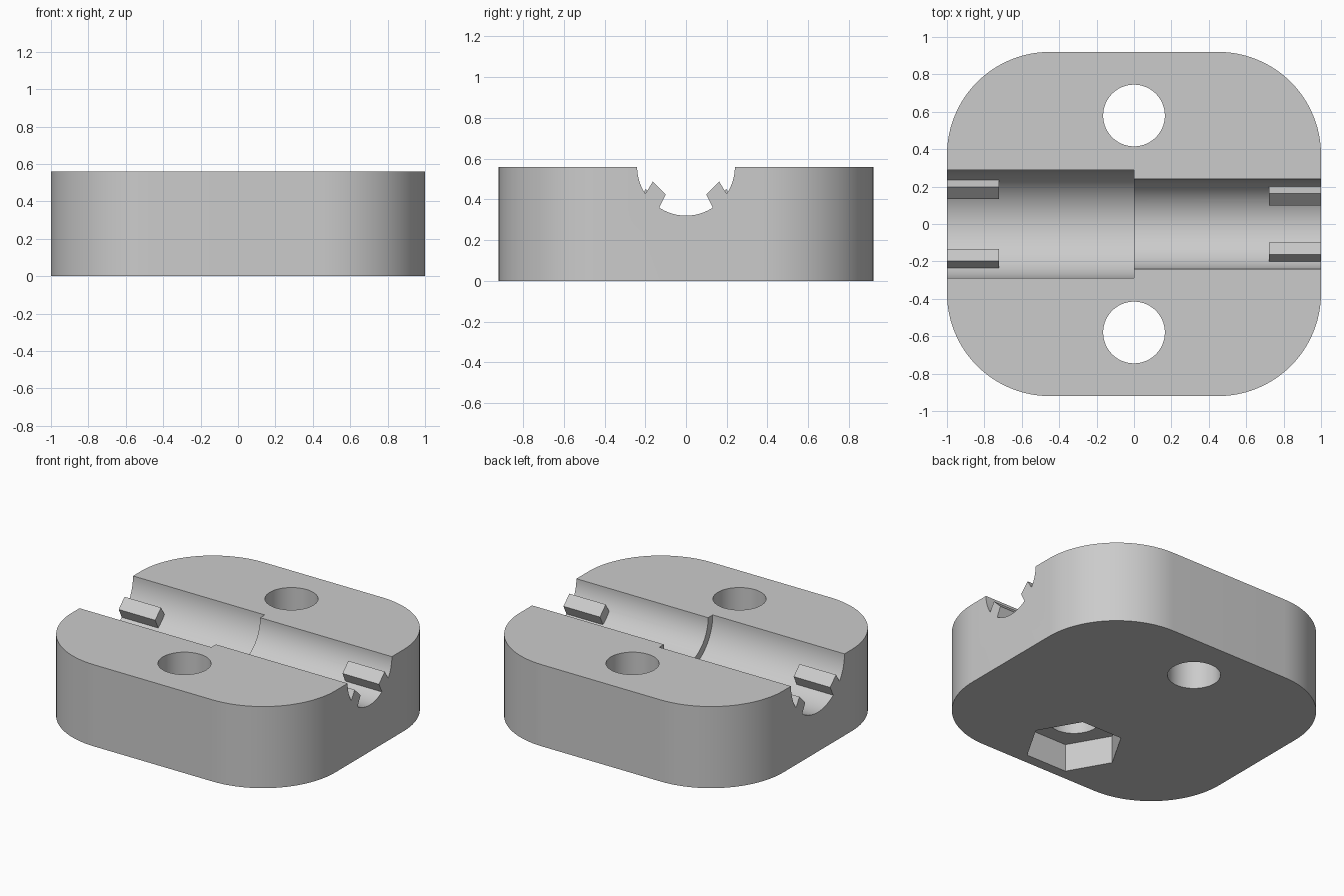
import bpy, bmesh, math
from mathutils import Matrix

cube = bpy.data.objects.get("Cube")
if cube:
    bpy.data.objects.remove(cube, do_unlink=True)

HEIGHT = 0.56
HOLE_Y = 0.58


def prism(name, points, start, end, axis="Z"):
    """Extrude a closed outline along Z (outline in x, y) or X (outline in y, z)."""
    bm = bmesh.new()
    if axis == "Z":
        verts = [bm.verts.new((a, b, start)) for a, b in points]
        step = (0, 0, end - start)
    else:
        verts = [bm.verts.new((start, a, b)) for a, b in points]
        step = (end - start, 0, 0)
    base = bm.faces.new(verts)
    top = bmesh.ops.extrude_face_region(bm, geom=[base])["geom"]
    bmesh.ops.translate(bm, vec=step,
                        verts=[v for v in top if isinstance(v, bmesh.types.BMVert)])
    bmesh.ops.recalc_face_normals(bm, faces=bm.faces)
    mesh = bpy.data.meshes.new(name)
    bm.to_mesh(mesh)
    bm.free()
    obj = bpy.data.objects.new(name, mesh)
    bpy.context.collection.objects.link(obj)
    return obj


def ring(cx, cy, radius, sides):
    return [(cx + radius * math.cos(math.tau * i / sides),
             cy + radius * math.sin(math.tau * i / sides)) for i in range(sides)]


def cut(target, cutter):
    """Subtract the cutter from the target, then discard it."""
    cutter.hide_render = True
    mod = target.modifiers.new("cut", "BOOLEAN")
    mod.operation = "DIFFERENCE"
    mod.solver = "EXACT"
    mod.object = cutter
    bpy.context.view_layer.objects.active = target
    bpy.ops.object.modifier_apply(modifier=mod.name)
    bpy.data.objects.remove(cutter, do_unlink=True)


# Rounded block
half_x, half_y, corner = 1.0, 0.92, 0.55
outline = []
for quarter, (sx, sy) in enumerate([(1, 1), (-1, 1), (-1, -1), (1, -1)]):
    for i in range(25):
        a = math.pi / 2 * (quarter + i / 24)
        outline.append((sx * (half_x - corner) + corner * math.cos(a),
                        sy * (half_y - corner) + corner * math.sin(a)))
clamp = prism("clamp_half", outline, 0, HEIGHT)

# Stepped cable groove; gripping teeth are left standing at each end
tooth = [(0.163, 0.487), (0.10, 0.424), (0.148, 0.327), (0.218, 0.397)]
for side, radius, shift, inner in [(-1, 0.29, 0.035, 0), (1, 0.24, 0, -0.1)]:
    groove = prism("groove_cutter", ring(0, HEIGHT, radius, 96),
                   *sorted((inner, side * 1.1)), axis="X")
    for mirror in (-1, 1):
        profile = [(mirror * (y + shift), z - shift) for y, z in tooth]
        cut(groove, prism("tooth_cutter", profile,
                          *sorted((side * 0.723, side * 1.2)), axis="X"))
    cut(clamp, groove)

# Bolt holes, with a hexagonal nut pocket under the front one
for y in (-HOLE_Y, HOLE_Y):
    cut(clamp, prism("bolt_cutter", ring(0, y, 0.165, 64), -0.1, HEIGHT + 0.1))
cut(clamp, prism("nut_cutter", ring(0, -HOLE_Y, 0.31, 6), -0.1, 0.19))

# Plain grey finish
grey = bpy.data.materials.new("light_grey")
grey.use_nodes = True
colour = (0.6, 0.6, 0.6, 1)
grey.diffuse_color = colour
grey.node_tree.nodes["Principled BSDF"].inputs["Base Color"].default_value = colour
clamp.data.materials.clear()
clamp.data.materials.append(grey)
for face in clamp.data.polygons:
    face.material_index = 0

bpy.ops.object.select_all(action="DESELECT")
clamp.select_set(True)
bpy.context.view_layer.objects.active = clamp
bpy.ops.object.shade_smooth_by_angle(angle=math.radians(25))
